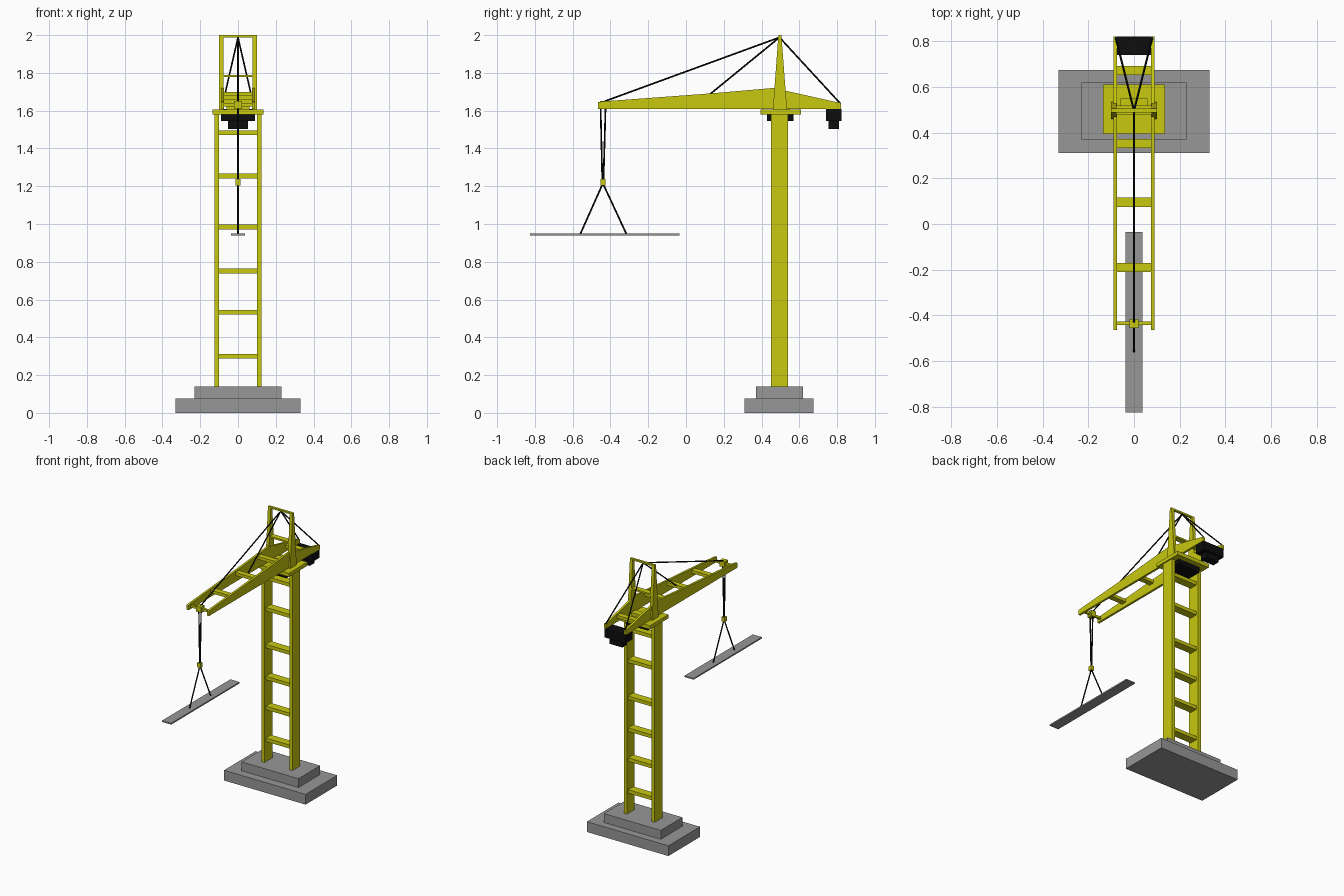
import bpy
from mathutils import Vector

cube = bpy.data.objects.get("Cube")
if cube:
    bpy.data.objects.remove(cube, do_unlink=True)


def material(name, color):
    mat = bpy.data.materials.new(name)
    mat.use_nodes = True
    mat.diffuse_color = (*color, 1)
    mat.node_tree.nodes["Principled BSDF"].inputs["Base Color"].default_value = (*color, 1)
    return mat


YELLOW = material("crane yellow", (0.58, 0.58, 0.005))
GREY = material("concrete grey", (0.31, 0.31, 0.31))
BLACK = material("black", (0.004, 0.004, 0.004))


def prism(name, profile, x0, x1, mat):
    """Extrude a closed (y, z) profile from x0 to x1."""
    n = len(profile)
    verts = [(x, y, z) for x in (x0, x1) for y, z in profile]
    faces = [tuple(range(n))[::-1], tuple(range(n, 2 * n))]
    faces += [(i, (i + 1) % n, (i + 1) % n + n, i + n) for i in range(n)]
    if x0 > x1:
        faces = [f[::-1] for f in faces]
    faces = [f[::-1] for f in faces] if clockwise(profile) else faces
    mesh = bpy.data.meshes.new(name)
    mesh.from_pydata(verts, [], faces)
    mesh.materials.append(mat)
    obj = bpy.data.objects.new(name, mesh)
    bpy.context.collection.objects.link(obj)
    return obj


def clockwise(profile):
    pairs = zip(profile, profile[1:] + profile[:1])
    return sum(a[0] * b[1] - b[0] * a[1] for a, b in pairs) < 0


def box(name, x, y, z, mat):
    """Box from (min, max) ranges."""
    profile = [(y[0], z[0]), (y[1], z[0]), (y[1], z[1]), (y[0], z[1])]
    return prism(name, profile, x[0], x[1], mat)


def cable(name, start, end, radius=0.0045):
    a, b = Vector(start), Vector(end)
    bpy.ops.mesh.primitive_cylinder_add(vertices=8, radius=radius,
                                        depth=(b - a).length, location=(a + b) / 2)
    obj = bpy.context.object
    obj.name = name
    obj.rotation_euler = (b - a).to_track_quat('Z', 'Y').to_euler()
    obj.data.materials.append(BLACK)
    bpy.ops.object.shade_smooth_by_angle()


# Stepped foundation
box("foundation", (-0.33, 0.33), (0.31, 0.675), (0, 0.075), GREY)
box("foundation_step", (-0.23, 0.23), (0.37, 0.62), (0.075, 0.14), GREY)

# Paired mast legs, jib beams and tapering head posts
jib = [(-0.465, 1.61), (0.82, 1.61), (0.82, 1.64), (0.53, 1.705),
       (0.46, 1.72), (0.14, 1.692), (-0.43, 1.65), (-0.465, 1.645)]
head = [(0.46, 1.605), (0.535, 1.605), (0.505, 2.0), (0.489, 2.0)]
for side, s in (("left", 1), ("right", -1)):
    box(f"mast_leg_{side}", sorted((s * 0.1, s * 0.125)), (0.45, 0.54), (0.14, 1.58), YELLOW)
    prism(f"jib_beam_{side}", jib, s * 0.074, s * 0.09, YELLOW)
    prism(f"head_post_{side}", head, s * 0.077, s * 0.1, YELLOW)

# Mast rungs
for i, z in enumerate((0.3, 0.533, 0.752, 0.985, 1.255, 1.483)):
    box(f"mast_rung_{i + 1}", (-0.102, 0.102), (0.465, 0.525), (z - 0.013, z + 0.013), YELLOW)

# Slewing platform and motor
box("platform", (-0.135, 0.135), (0.395, 0.61), (1.58, 1.607), YELLOW)
box("turntable", (-0.06, 0.06), (0.5, 0.55), (1.607, 1.63), YELLOW)
box("slewing_motor", (-0.09, 0.09), (0.43, 0.57), (1.545, 1.58), BLACK)

# Head cross bars
box("head_top_bar", (-0.08, 0.08), (0.489, 0.505), (1.988, 2.0), YELLOW)
box("head_middle_bar", (-0.08, 0.08), (0.478, 0.518), (1.778, 1.79), YELLOW)

# Jib cross members just under the top of the beams
for i, (y, top) in enumerate(((-0.19, 1.66), (0.095, 1.68), (0.352, 1.7), (0.672, 1.66))):
    box(f"jib_rung_{i + 1}", (-0.076, 0.076), (y - 0.02, y + 0.02), (top - 0.022, top), YELLOW)

# Trolley at the jib tip
box("trolley_axle", (-0.09, 0.09), (-0.442, -0.426), (1.622, 1.638), YELLOW)
box("trolley_block", (-0.02, 0.02), (-0.455, -0.415), (1.61, 1.652), YELLOW)

# Counterweight
box("counterweight", (-0.085, 0.085), (0.74, 0.822), (1.545, 1.61), BLACK)
box("counterweight_lower", (-0.053, 0.053), (0.755, 0.81), (1.502, 1.545), BLACK)

# Stay cables from the head
apex = (0, 0.495, 1.988)
cable("front_stay", apex, (0, -0.43, 1.65))
cable("middle_stay", apex, (0, 0.1, 1.665))
for side, s in (("left", 1), ("right", -1)):
    cable(f"rear_stay_{side}", apex, (s * 0.08, 0.815, 1.64))

# Hoist cables, hook block and slings
cable("hoist_cable_front", (0, -0.452, 1.615), (0, -0.443, 1.225))
cable("hoist_cable_back", (0, -0.426, 1.615), (0, -0.437, 1.225))
box("hook_block", (-0.013, 0.013), (-0.453, -0.427), (1.205, 1.237), YELLOW)
for name, y in (("front", -0.56), ("back", -0.315)):
    cable(f"sling_{name}", (0, -0.44, 1.215), (0, y, 0.946))

# Hanging plank
box("plank", (-0.037, 0.037), (-0.825, -0.035), (0.94, 0.95), GREY)
